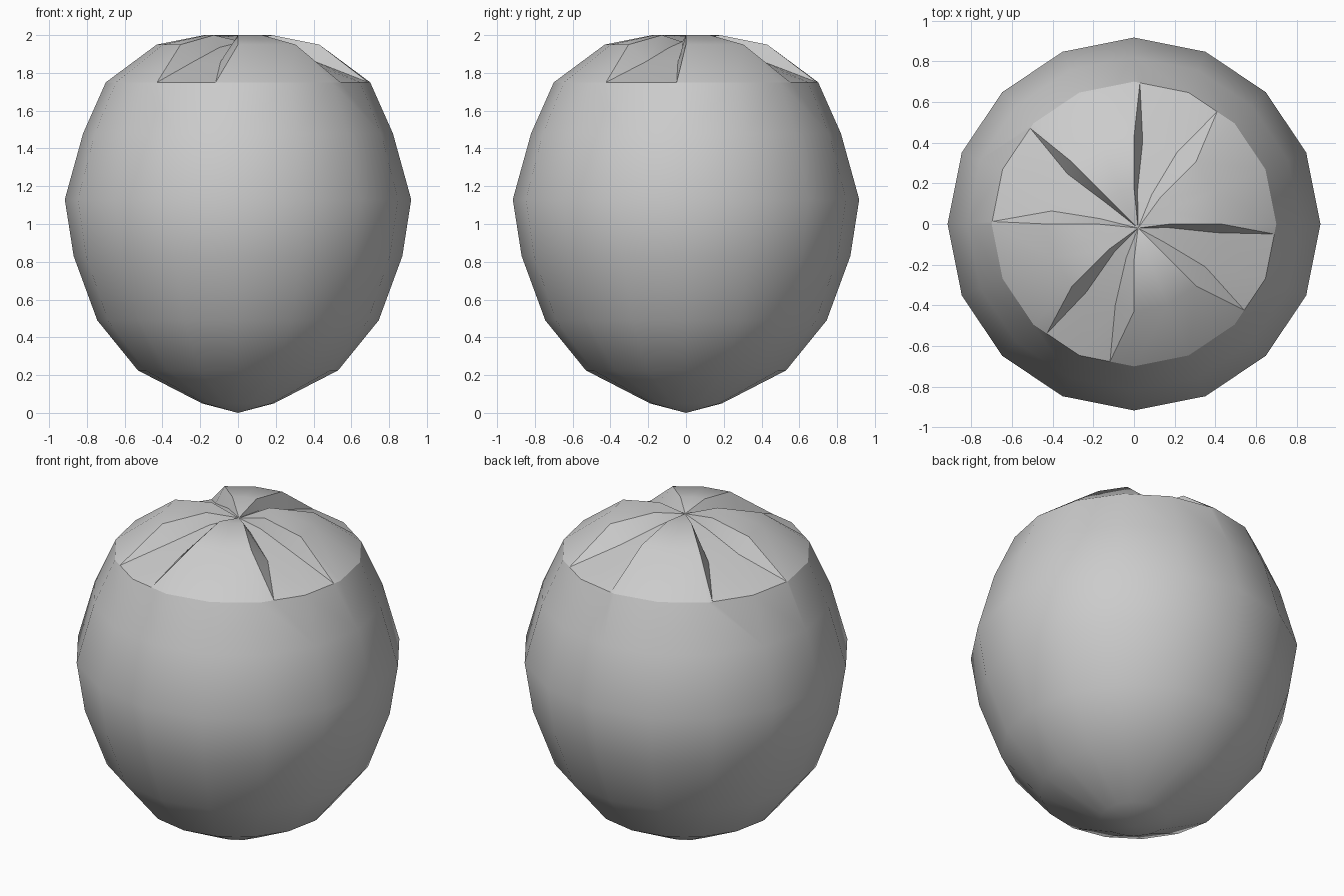
import bpy, bmesh, math

if "Cube" in bpy.data.objects:
    bpy.data.objects.remove(bpy.data.objects["Cube"])

bm = bmesh.new()


def pt(deg, r, z, cx=0.0, cy=0.0):
    a = math.radians(deg)
    return bm.verts.new((cx + r * math.cos(a), cy + r * math.sin(a), z))


# body: 16-sided lathe, bottom pole up to the shoulder ring
N, STEP = 16, 22.5
profile = [(0.19, 0.05), (0.53, 0.225), (0.745, 0.49), (0.87, 0.83),
           (0.917, 1.13), (0.82, 1.48), (0.70, 1.75)]
rings = [[pt(i * STEP, r, z) for i in range(N)] for r, z in profile]
pole = bm.verts.new((0, 0, 0))
for i in range(N):
    bm.faces.new((pole, rings[0][(i + 1) % N], rings[0][i]))
for lo, hi in zip(rings[:-2], rings[1:-1]):
    for i in range(N):
        j = (i + 1) % N
        bm.faces.new((lo[i], lo[j], hi[j], hi[i]))

# crown: four raised lobes, split by four V-shaped gaps meeting at the centre
centre = bm.verts.new((0.02, -0.02, 1.965))
shoulder, below = rings[-1], rings[-2]
# per lobe: start/end tip angle, start/end floor angle offset at the gap walls
lobes = [(-4.1, 53.5, 6, 14), (87.6, 137.3, 6, 8),
         (179.0, 231.5, 9, 10), (260.1, 322.0, 13, 14)]


def on_shoulder(deg):
    off = (deg % STEP) - STEP / 2
    return pt(deg, 0.70 * math.cos(math.radians(STEP / 2)) / math.cos(math.radians(off)), 1.75)


parts, extra = [], {}
for k, (t0, t1, f0, f1) in enumerate(lobes):
    a = 90 * k
    tips = on_shoulder(t0), on_shoulder(t1)
    for t, v in zip((t0, t1), tips):
        extra.setdefault(int((t % 360) // STEP), []).append((t % 360, v))
    outer = [pt(a + s, 0.43, 1.95) for s in (0, STEP, 45)]
    inner = [pt(a + s, 0.18, 2.0) for s in (0, STEP, 45)]
    floor = [(pt(a - f0, 0.41, 1.86), pt(a - f0, 0.17, 1.935)),
             (pt(a + 45 + f1, 0.41, 1.86), pt(a + 45 + f1, 0.17, 1.935))]
    rim = [shoulder[(4 * k + s) % N] for s in range(3)]
    for s in range(2):
        bm.faces.new((rim[s], rim[s + 1], outer[s + 1], outer[s]))
        bm.faces.new((outer[s], outer[s + 1], inner[s + 1], inner[s]))
        bm.faces.new((inner[s], inner[s + 1], centre))
    # lobe corners and gap walls
    for e, s in ((0, 0), (1, 2)):
        tip, (fo, fi) = tips[e], floor[e]
        quads = [(tip, rim[s], outer[s]), (fo, tip, outer[s]),
                 (fo, outer[s], inner[s], fi), (fi, inner[s], centre)]
        for q in quads:
            bm.faces.new(q)
    parts.append((tips, floor))

# gap floors
for k in range(4):
    (_, tA), (_, (foA, fiA)) = parts[k]
    (tB, _), ((foB, fiB), _) = parts[(k + 1) % 4]
    mid = shoulder[(4 * k + 3) % N]
    for q in ((tA, mid, foA), (mid, foB, foA), (mid, tB, foB),
              (foA, foB, fiB, fiA), (fiA, fiB, centre)):
        bm.faces.new(q)

# shoulder band, picking up the lobe tips along its upper edge
for i in range(N):
    j = (i + 1) % N
    top = [v for _, v in sorted(extra.get(i, []), key=lambda e: -e[0])]
    bm.faces.new([below[i], below[j], shoulder[j]] + top + [shoulder[i]])

bmesh.ops.recalc_face_normals(bm, faces=bm.faces)
mesh = bpy.data.meshes.new("fruit_body")
bm.to_mesh(mesh)
bm.free()
obj = bpy.data.objects.new("fruit_body", mesh)
bpy.context.collection.objects.link(obj)
bpy.context.view_layer.objects.active = obj
obj.select_set(True)
bpy.ops.object.shade_smooth_by_angle(angle=math.radians(28))
